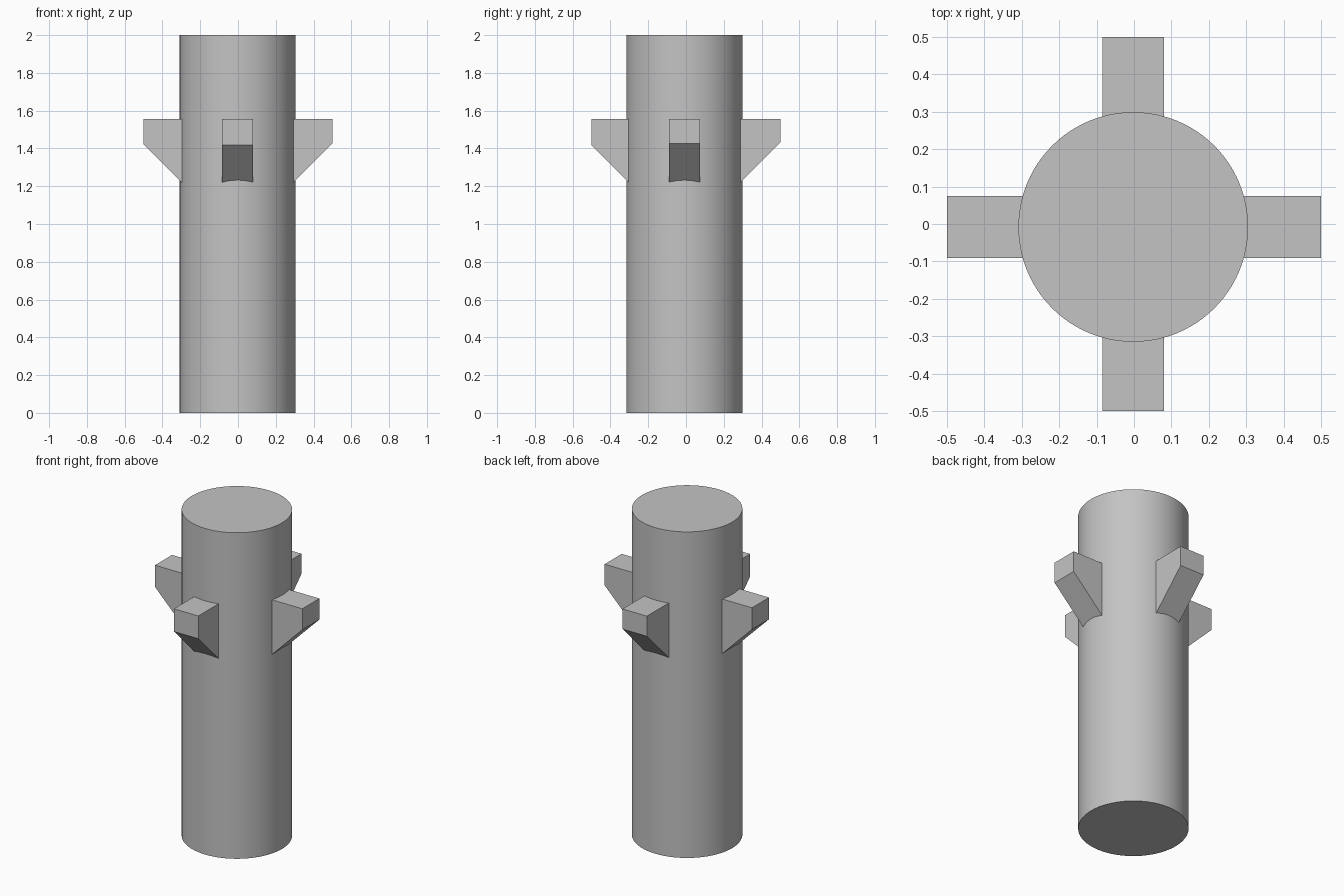
import bpy, bmesh
from math import pi
from mathutils import Matrix, Vector

cube = bpy.data.objects.get("Cube")
if cube:
    bpy.data.objects.remove(cube, do_unlink=True)

grey = bpy.data.materials.new("plain_grey")
grey.use_nodes = True
COLOUR = (0.55, 0.55, 0.55, 1)
grey.diffuse_color = COLOUR
grey.node_tree.nodes["Principled BSDF"].inputs["Base Color"].default_value = COLOUR

RADIUS = 0.307
AXIS = Vector((-0.002, -0.008, 0))
REACH = 0.5          # distance of bracket tips from the origin
TOP, FOOT = 1.556, 1.232

# Column
bpy.ops.mesh.primitive_cylinder_add(vertices=96, radius=RADIUS, depth=2,
                                    location=AXIS + Vector((0, 0, 1)))
column = bpy.context.object
column.name = "column"
column.data.materials.append(grey)
bpy.ops.object.shade_smooth_by_angle()


def bracket(name, angle):
    """Corbel with a 45 degree underside, rooted inside the column."""
    turn = Matrix.Rotation(angle, 3, "Z")
    offset = turn.inverted() @ AXIS
    face = offset.x + RADIUS
    root = face - 0.03
    tip_z = FOOT + REACH - face
    profile = [(root, TOP), (REACH, TOP), (REACH, tip_z), (root, FOOT - 0.03)]
    bm = bmesh.new()
    side = bm.faces.new([bm.verts.new((x, offset.y - 0.0825, z)) for x, z in profile])
    swept = bmesh.ops.extrude_face_region(bm, geom=[side])["geom"]
    verts = [v for v in swept if isinstance(v, bmesh.types.BMVert)]
    bmesh.ops.translate(bm, verts=verts, vec=(0, 0.165, 0))
    bmesh.ops.recalc_face_normals(bm, faces=bm.faces)
    bmesh.ops.transform(bm, matrix=turn.to_4x4(), verts=bm.verts)
    mesh = bpy.data.meshes.new(name)
    bm.to_mesh(mesh)
    bm.free()
    mesh.materials.append(grey)
    bpy.context.collection.objects.link(bpy.data.objects.new(name, mesh))


# Four brackets around the column
for i, where in enumerate(("left", "back", "right", "front")):
    bracket(where + "_bracket", i * pi / 2)
